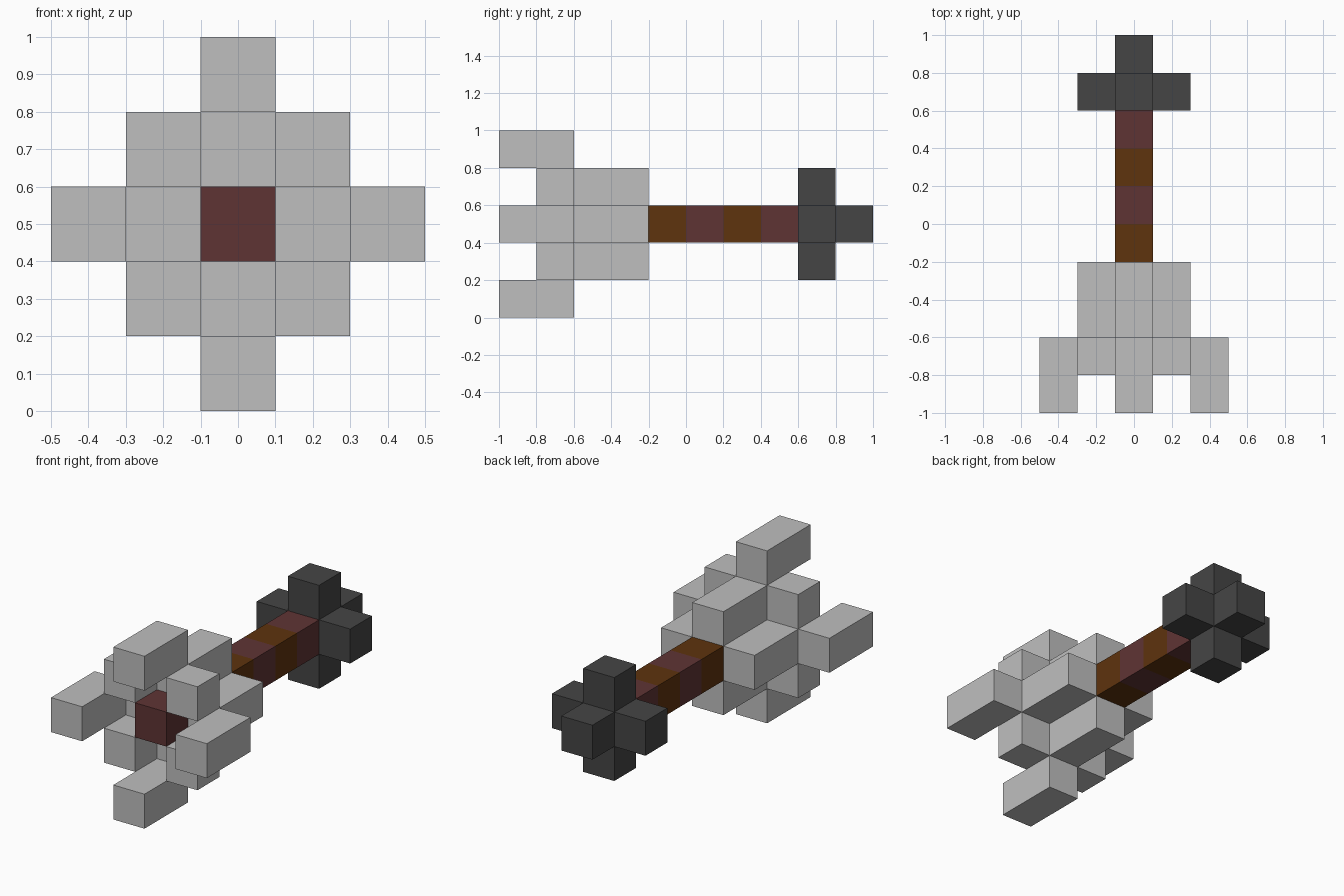
import bpy
import bmesh
from mathutils import Matrix, Vector

cube = bpy.data.objects.get("Cube")
if cube:
    bpy.data.objects.remove(cube, do_unlink=True)

U = 0.2      # block size
MID = 0.5    # height of the long axis


def make_material(name, rgb):
    linear = [((c / 255 + 0.055) / 1.055) ** 2.4 for c in rgb] + [1.0]
    mat = bpy.data.materials.new(name)
    mat.use_nodes = True
    mat.diffuse_color = linear
    bsdf = next(n for n in mat.node_tree.nodes if n.type == 'BSDF_PRINCIPLED')
    bsdf.inputs["Base Color"].default_value = linear
    return mat


steel = make_material("light grey steel", (191, 191, 191))
iron = make_material("dark grey iron", (69, 69, 69))
red_wood = make_material("red brown wood", (95, 52, 52))
brown_wood = make_material("brown wood", (94, 51, 13))


def add_object(name, bm, *mats):
    bmesh.ops.recalc_face_normals(bm, faces=bm.faces)
    mesh = bpy.data.meshes.new(name)
    bm.to_mesh(mesh)
    bm.free()
    for mat in mats:
        mesh.materials.append(mat)
    obj = bpy.data.objects.new(name, mesh)
    bpy.context.collection.objects.link(obj)
    return obj


def box_mesh(center, size):
    bm = bmesh.new()
    bmesh.ops.create_cube(bm, size=1, matrix=Matrix.Translation(center) @ Matrix.Diagonal((*size, 1)))
    return bm


# Shaft, cut into seven bands of alternating wood
bm = box_mesh((0, -0.1, MID), (U, 7 * U, U))
for i in range(1, 7):
    bmesh.ops.bisect_plane(bm, geom=bm.verts[:] + bm.edges[:] + bm.faces[:],
                           plane_co=(0, -0.8 + i * U, 0), plane_no=(0, 1, 0))
for f in bm.faces:
    band = int((f.calc_center_median().y + 0.8) / U)
    f.material_index = min(band, 6) % 2
add_object("shaft", bm, red_wood, brown_wood)

# Pommel: a core block with arms pulled out of every side but the shaft side
bm = box_mesh((0, 0.7, MID), (U, U, U))
arms = [f for f in bm.faces if f.normal.y > -0.5]
for face in arms:
    direction = face.normal.copy()
    new = bmesh.ops.extrude_discrete_faces(bm, faces=[face])["faces"][0]
    bmesh.ops.translate(bm, verts=new.verts, vec=direction * U)
add_object("pommel", bm, iron)

# Head: inner flanges and front prongs on four sides, with blocks between them
for name, dx, dz in (("left", 1, 0), ("right", -1, 0), ("top", 0, 1), ("bottom", 0, -1)):
    out = Vector((dx, 0, dz)) * U
    add_object(name + "_flange", box_mesh(Vector((0, -0.4, MID)) + out, (U, 2 * U, U)), steel)
    add_object(name + "_prong", box_mesh(Vector((0, -0.8, MID)) + out * 2, (U, 2 * U, U)), steel)

for side, dx in (("left", 1), ("right", -1)):
    for level, dz in (("upper", 1), ("lower", -1)):
        add_object(f"{level}_{side}_block",
                   box_mesh((dx * U, -0.7, MID + dz * U), (U, U, U)), steel)
